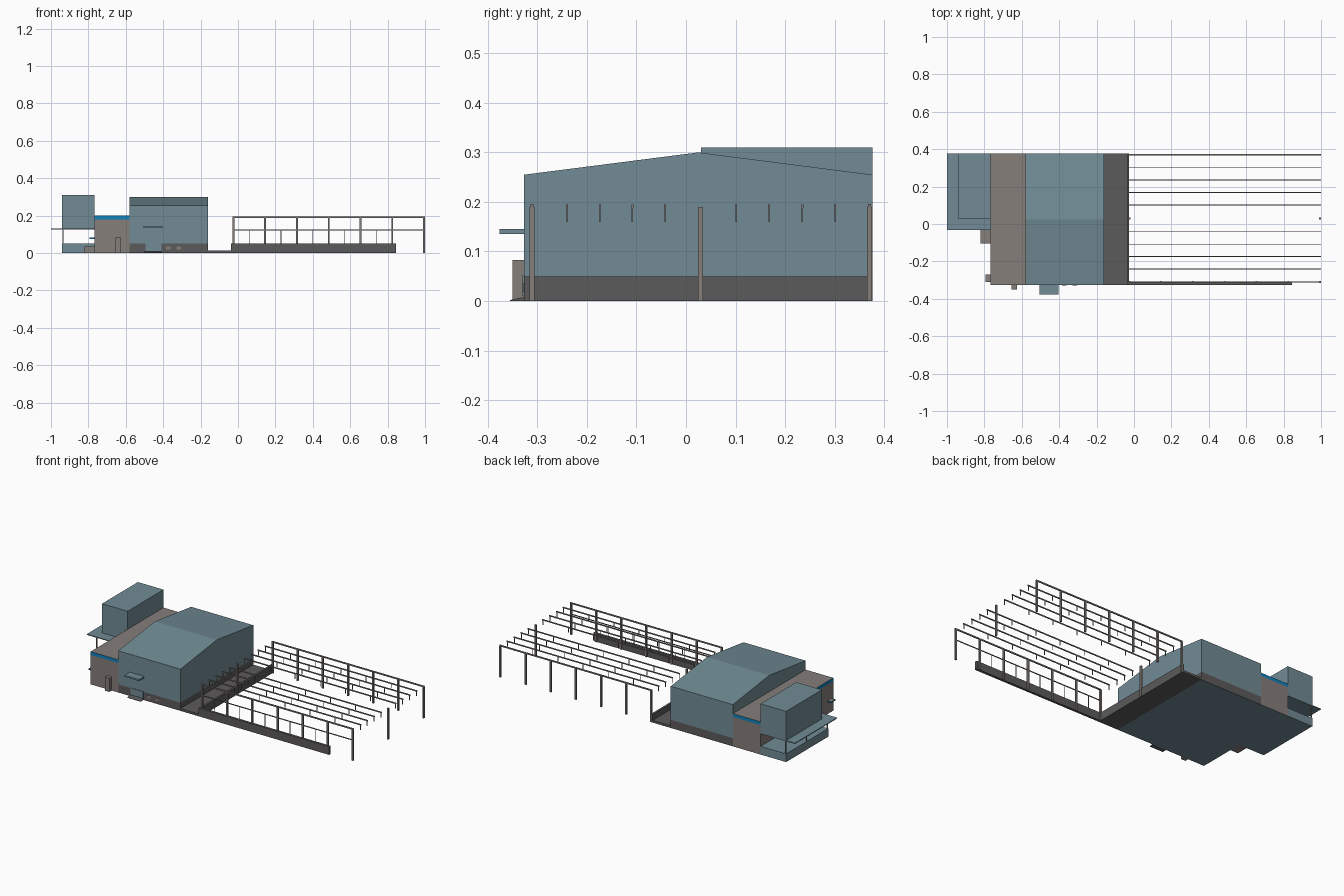
import bpy, bmesh

if "Cube" in bpy.data.objects:
    bpy.data.objects.remove(bpy.data.objects["Cube"])

def material(name, rgb):
    m = bpy.data.materials.new(name)
    m.diffuse_color = (*rgb, 1)
    m.use_nodes = True
    m.node_tree.nodes["Principled BSDF"].inputs["Base Color"].default_value = m.diffuse_color
    return m

CLAD = material("blue_grey_cladding", (0.165, 0.26, 0.30))
TAUPE = material("taupe", (0.235, 0.21, 0.195))
DARK = material("dark_plinth", (0.107, 0.103, 0.103))
BLUE = material("bright_blue", (0.005, 0.22, 0.50))


def add_box(bm, x0, x1, y0, y1, z0, z1):
    v = [bm.verts.new((x, y, z)) for z in (z0, z1)
         for x, y in ((x0, y0), (x1, y0), (x1, y1), (x0, y1))]
    for f in ((3, 2, 1, 0), (4, 5, 6, 7), (0, 1, 5, 4),
              (1, 2, 6, 5), (2, 3, 7, 6), (3, 0, 4, 7)):
        bm.faces.new([v[i] for i in f])


def finish(name, bm, mats, rule=None):
    bmesh.ops.recalc_face_normals(bm, faces=bm.faces)
    bm.normal_update()
    if rule:
        for f in bm.faces:
            f.material_index = rule(f)
    me = bpy.data.meshes.new(name)
    bm.to_mesh(me)
    bm.free()
    for m in mats:
        me.materials.append(m)
    ob = bpy.data.objects.new(name, me)
    bpy.context.collection.objects.link(ob)
    return ob


def boxes(name, dims, *mats, rule=None):
    bm = bmesh.new()
    for d in dims:
        add_box(bm, *d)
    return finish(name, bm, mats, rule)


def prism(name, x0, x1, profile, mat):
    """Extrude a (y, z) profile along x."""
    bm = bmesh.new()
    f = bm.faces.new([bm.verts.new((x0, y, z)) for y, z in profile])
    ext = bmesh.ops.extrude_face_region(bm, geom=[f])["geom"]
    bmesh.ops.translate(bm, vec=(x1 - x0, 0, 0),
                        verts=[g for g in ext if isinstance(g, bmesh.types.BMVert)])
    return finish(name, bm, [mat])


F, B = -0.327, 0.376          # front and back of the building
def bottom(f): return 1 if f.normal.z < -0.5 else 0
def top(f): return 1 if f.normal.z > 0.5 else 0

# Gabled main hall on a dark plinth
prism("main_hall", -0.58, -0.16,
      [(F, 0.05), (B, 0.05), (B, 0.255), (0.025, 0.30), (F, 0.255)], CLAD)
boxes("hall_plinth", [(-0.58, -0.16, F, B, 0, 0.05)], DARK, CLAD, rule=bottom)

# Hall entrance: door, canopy, step and plinth windows
boxes("hall_door", [(-0.495, -0.41, F - 0.003, F, 0.01, 0.052)], CLAD)
boxes("hall_canopy", [(-0.505, -0.405, -0.376, F, 0.135, 0.145)], CLAD)
prism("entrance_ramp", -0.5, -0.41, [(F, 0), (-0.355, 0), (-0.355, 0.002), (F, 0.008)], DARK)
boxes("plinth_windows", [(x, x + 0.024, F - 0.002, F, 0.018, 0.036)
                         for x in (-0.386, -0.328)], TAUPE)

# Flat-roofed link block with a blue fascia
boxes("link_block", [(-0.767, -0.58, F, B, 0, 0.18)], TAUPE, CLAD, rule=bottom)
boxes("link_fascia", [(-0.767, -0.58, F, B, 0.18, 0.20)], BLUE, TAUPE, rule=top)
boxes("front_porch", [(-0.655, -0.625, -0.35, F, 0, 0.083)], TAUPE)
boxes("side_awning", [(-0.793, -0.767, -0.31, -0.27, 0.075, 0.083)], BLUE, TAUPE, rule=top)
boxes("side_step", [(-0.82, -0.767, -0.105, -0.032, 0, 0.035)], TAUPE)

# Raised tower over an open terrace
boxes("tower", [(-0.94, -0.767, 0.03, B, 0.132, 0.31)], CLAD)
boxes("tower_canopy", [(-1.0, -0.767, -0.032, B, 0.127, 0.132)], CLAD)
boxes("terrace_base", [(-0.94, -0.767, -0.032, B, 0, 0.05)], CLAD)
boxes("terrace_posts", [(-0.938, -0.933, y, y + 0.005, 0.05, 0.127)
                        for y in (-0.03, 0.17, 0.37)], TAUPE)

# Yard slab and low walls
boxes("yard_slab", [(-0.16, -0.03, F, B, 0, 0.014)], DARK)
boxes("cross_wall", [(-0.038, -0.026, F, B, 0, 0.05)], DARK)
boxes("front_wall", [(-0.026, 0.845, F, -0.312, 0, 0.05)], DARK)

# Open frame: columns along front and back, one mid column at each end
bays = [-0.025 + i * 0.17 for i in range(6)] + [0.995]
rows = (-0.311, 0.370)
boxes("frame_columns",
      [(x - 0.005, x + 0.005, y - 0.005, y + 0.005, 0, 0.19)
       for y in rows for x in bays]
      + [(x - 0.005, x + 0.005, 0.024, 0.034, 0, 0.19) for x in (bays[0], bays[-1])], TAUPE)
boxes("edge_beams", [(-0.03, 1.0, y - 0.003, y + 0.003, 0.188, 0.196) for y in rows], TAUPE)

# Front rail with thin intermediate posts
boxes("front_rail", [(-0.03, 1.0, -0.313, -0.309, 0.122, 0.127)], TAUPE)
boxes("rail_posts", [(x + 0.0835, x + 0.0865, -0.3125, -0.3095, 0.05, 0.122)
                     for x in bays[:5]], TAUPE)

# Roof purlins with short hangers at each bay
purlins = (-0.24, -0.174, -0.108, -0.042, 0.101, 0.168, 0.235, 0.301)
boxes("purlins", [(-0.03, 1.0, y - 0.002, y + 0.002, 0.188, 0.195) for y in purlins], TAUPE)
boxes("purlin_hangers", [(x - 0.002, x + 0.002, y - 0.0015, y + 0.0015, 0.16, 0.188)
                         for y in purlins for x in bays], TAUPE)
